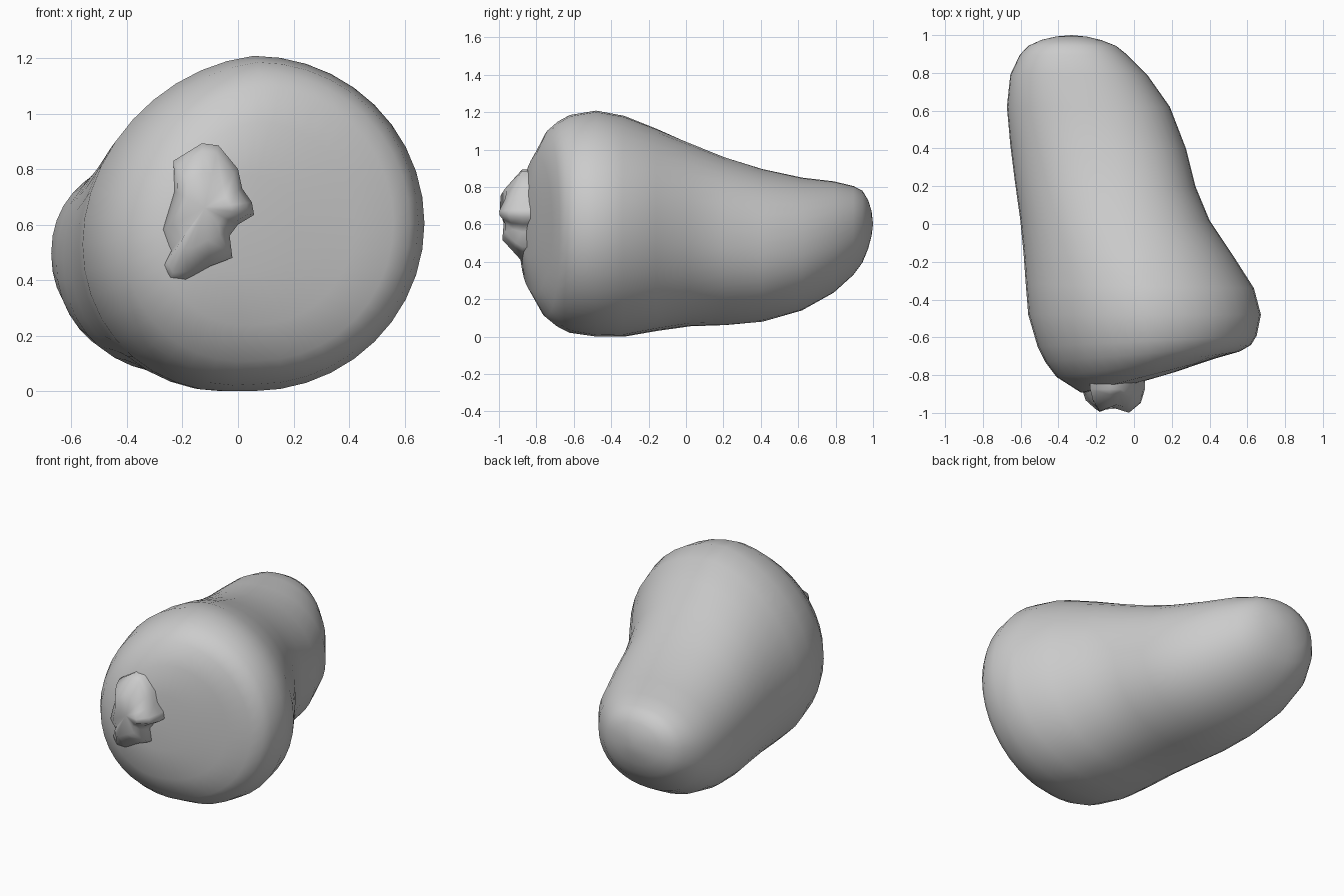
import bpy, bmesh, math


def loft(name, rings, start, end):
    """Skin a row of closed rings and close the ends with fans."""
    bm = bmesh.new()
    loops = [[bm.verts.new(p) for p in ring] for ring in rings]
    n = len(loops[0])
    for a, b in zip(loops, loops[1:]):
        for i in range(n):
            j = (i + 1) % n
            bm.faces.new((a[i], a[j], b[j], b[i]))
    for loop, tip in ((loops[0], start), (loops[-1], end)):
        if tip:
            c = bm.verts.new(tip)
            for i in range(n):
                bm.faces.new((loop[i], c, loop[(i + 1) % n]))
    bmesh.ops.recalc_face_normals(bm, faces=bm.faces)
    me = bpy.data.meshes.new(name)
    bm.to_mesh(me)
    bm.free()
    for f in me.polygons:
        f.use_smooth = True
    ob = bpy.data.objects.new(name, me)
    bpy.context.collection.objects.link(ob)
    return ob


# Fruit body: each section is left x, left y, right x, right y, bottom z, top z
sections = [
    (-0.14, -0.882, 0.22, -0.783, 0.43, 0.78),
    (-0.28, -0.893, 0.42, -0.715, 0.24, 0.97),
    (-0.41, -0.81, 0.56, -0.675, 0.11, 1.10),
    (-0.47, -0.73, 0.62, -0.64, 0.06, 1.15),
    (-0.51, -0.65, 0.65, -0.59, 0.025, 1.185),
    (-0.56, -0.48, 0.672, -0.48, 0.0, 1.208),
    (-0.573, -0.32, 0.635, -0.34, 0.003, 1.18),
    (-0.585, -0.15, 0.52, -0.16, 0.035, 1.11),
    (-0.603, 0.03, 0.40, 0.02, 0.06, 1.03),
    (-0.63, 0.22, 0.325, 0.20, 0.063, 0.955),
    (-0.655, 0.42, 0.275, 0.40, 0.08, 0.895),
    (-0.673, 0.62, 0.19, 0.62, 0.14, 0.85),
    (-0.655, 0.79, 0.07, 0.79, 0.235, 0.83),
    (-0.605, 0.895, -0.035, 0.895, 0.33, 0.805),
    (-0.56, 0.943, -0.095, 0.943, 0.395, 0.78),
    (-0.49, 0.975, -0.17, 0.973, 0.47, 0.73),
    (-0.41, 0.993, -0.25, 0.992, 0.54, 0.67),
]
SEG = 40
rings = []
for xl, yl, xr, yr, zb, zt in sections:
    # rear lobe slightly squarer; left side sags, waist rises on the right
    e = 1 - 0.08 * min(1, max(0, (yl + 0.3) / 0.4))
    left = 0.075 * min(1, max(0, 1 - yl / 0.6))
    right = 0.06 * math.exp(-((yl - 0.15) / 0.3) ** 2)
    ring = []
    for i in range(SEG):
        a = 2 * math.pi * i / SEG
        c, s = (math.copysign(abs(v) ** e, v) for v in (math.cos(a), math.sin(a)))
        tilt = (right if c > 0 else left) * c * (zt - zb) / 1.2
        ring.append(((xl + xr) / 2 + c * (xr - xl) / 2,
                     (yl + yr) / 2 + c * (yr - yl) / 2,
                     max(0, (zb + zt) / 2 + s * (zt - zb) / 2 + tilt)))
    rings.append(ring)
loft("fruit_body", rings, (0.05, -0.833, 0.6), (-0.33, 1.0, 0.6))

# Lumpy stem remnant on the front face, from its front outline
outline = [(-0.13, 0.893), (-0.07, 0.885), (0.0, 0.80), (0.015, 0.73),
           (0.05, 0.68), (0.058, 0.635), (0.0, 0.60), (-0.03, 0.56),
           (-0.02, 0.48), (-0.10, 0.45), (-0.19, 0.40), (-0.25, 0.395),
           (-0.275, 0.44), (-0.245, 0.50), (-0.275, 0.58), (-0.23, 0.72),
           (-0.232, 0.83)]
cx, cz = -0.12, 0.66


def stem_ring(scale, depth, bump):
    ring = []
    for i, (x, z) in enumerate(outline):
        px, pz = cx + (x - cx) * scale, cz + (z - cz) * scale
        y = depth + 0.9 * (pz - 0.66) ** 2 + bump * math.sin(i * 1.1)
        ring.append((px, y, pz))
    return ring


stem = [[(x, -0.80, z) for x, z in outline],
        [(x, -0.875, z) for x, z in outline],
        stem_ring(0.88, -0.94, 0.01),
        stem_ring(0.55, -0.985, 0.015)]
loft("stem_remnant", stem, None, (cx, -0.97, cz))
